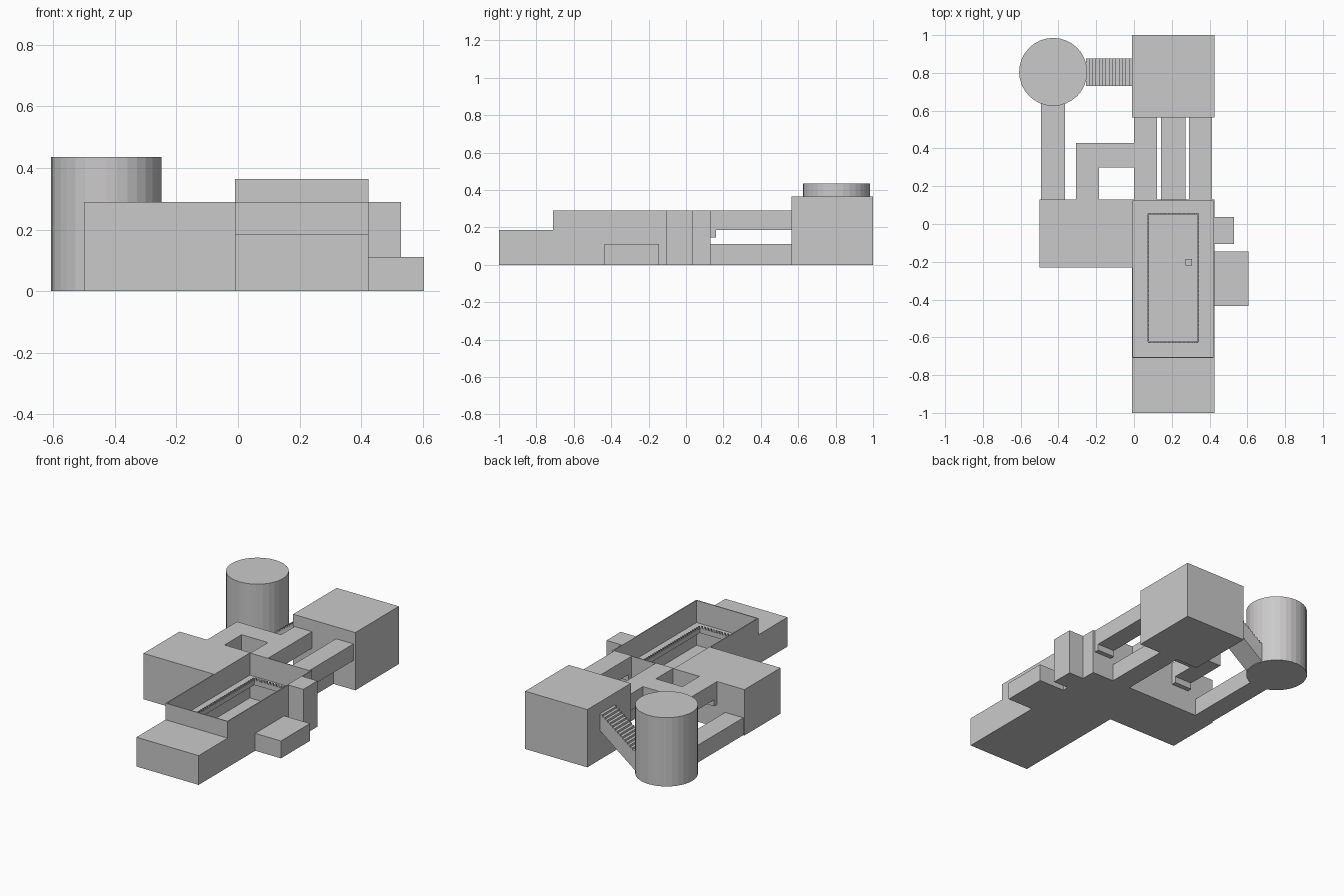
import bpy, bmesh, math
from mathutils import Matrix

cube = bpy.data.objects.get("Cube")
if cube:
    bpy.data.objects.remove(cube, do_unlink=True)

grey = bpy.data.materials.new("light_grey")
grey.use_nodes = True
colour = (0.6, 0.59, 0.59, 1)
grey.diffuse_color = colour
grey.node_tree.nodes["Principled BSDF"].inputs["Base Color"].default_value = colour


def finish(name, bm):
    bmesh.ops.recalc_face_normals(bm, faces=bm.faces)
    mesh = bpy.data.meshes.new(name)
    bm.to_mesh(mesh)
    bm.free()
    mesh.materials.append(grey)
    obj = bpy.data.objects.new(name, mesh)
    bpy.context.collection.objects.link(obj)
    return obj


def add_box(bm, x, y, z):
    size = [b - a for a, b in (x, y, z)]
    centre = [(a + b) / 2 for a, b in (x, y, z)]
    bmesh.ops.create_cube(bm, matrix=Matrix.Translation(centre) @ Matrix.Diagonal((*size, 1)))


def boxes(name, *ranges):
    bm = bmesh.new()
    for r in ranges:
        add_box(bm, *r)
    return finish(name, bm)


def prism(name, outline, y0, y1):
    """Extrude an x-z outline along y."""
    bm = bmesh.new()
    face = bm.faces.new([bm.verts.new((x, y0, z)) for x, z in outline])
    ext = bmesh.ops.extrude_face_region(bm, geom=[face])["geom"]
    bmesh.ops.translate(bm, vec=(0, y1 - y0, 0),
                        verts=[v for v in ext if isinstance(v, bmesh.types.BMVert)])
    return finish(name, bm)


W, E = -0.01, 0.425            # sides of the central row of rooms
S, N = -0.71, 0.13             # ends of the open hall
LOW, HIGH = (0, 0.11), (0.185, 0.29)
STEP = (0.145, 0.185)
TOP = HIGH[1]

# Closed rooms
boxes("front_room", ((W, E), (-1, S), (0, 0.185)))
boxes("back_room", ((W, E), (0.565, 1), (0, 0.365)))
boxes("side_room", ((-0.5, W), (-0.23, N), (0, TOP)))
boxes("tall_closet", ((E, 0.53), (-0.105, 0.037), (0, TOP)))
boxes("low_closet", ((E, 0.605), (-0.435, -0.145), LOW))

# Round tower
bm = bmesh.new()
bmesh.ops.create_cone(bm, cap_ends=True, segments=32, radius1=0.18, radius2=0.18, depth=0.435,
                      matrix=Matrix.Translation((-0.428, 0.805, 0.2175)))
finish("round_tower", bm)

# Open-topped hall: floor and thin walls
t = 0.006
boxes("hall_shell",
      ((W, E), (S, N), (0, t)),
      ((W, W + t), (S, N), (t, TOP)), ((E - t, E), (S, N), (t, TOP)),
      ((W + t, E - t), (S, S + t), (t, TOP)), ((W + t, E - t), (N - t, N), (t, TOP)))

# Gallery around the hall opening
hx, hy = (0.075, 0.34), (-0.625, 0.055)
g = (0.135, 0.15)
boxes("hall_gallery",
      ((W + t, hx[0]), (S + t, N - t), g), ((hx[1], E - t), (S + t, N - t), g),
      (hx, (S + t, hy[0]), g), (hx, (hy[1], N - t), g))

# Toothed railing around the opening
bm = bmesh.new()
d, pitch = 0.004, 0.02
rail, tooth = (0.15, 0.168), (0.168, 0.182)
for x in hx:
    add_box(bm, (x - d, x + d), hy, rail)
    for i in range(int((hy[1] - hy[0]) / pitch)):
        y = hy[0] + (i + 0.25) * pitch
        add_box(bm, (x - d, x + d), (y, y + pitch / 2), tooth)
for y in hy:
    add_box(bm, hx, (y - d, y + d), rail)
    for i in range(int((hx[1] - hx[0]) / pitch)):
        x = hx[0] + (i + 0.25) * pitch
        add_box(bm, (x, x + pitch / 2), (y - d, y + d), tooth)
finish("gallery_railing", bm)

boxes("hall_crate", ((0.273, 0.307), (-0.22, -0.185), (t, 0.04)))

# Corridors between hall and back room
for name, x, z in (("left_corridor", (0, 0.122), HIGH),
                   ("middle_corridor", (0.143, 0.272), LOW),
                   ("right_corridor", (0.29, 0.412), HIGH)):
    boxes(name, (x, (N, 0.565), z))
    if z is HIGH:
        boxes(name + "_step", (x, (N, 0.16), STEP))

# Bent corridor from the side room
boxes("bent_corridor", ((-0.308, -0.185), (N, 0.43), HIGH), ((-0.185, 0), (0.3, 0.43), HIGH))
boxes("bent_corridor_step", ((-0.308, -0.185), (N, 0.16), STEP))

# Low corridor from the side room to the tower
boxes("tower_corridor", ((-0.492, -0.365), (N, 0.66), LOW))

# Stair passage from the tower up to the back room
x0, x1, steps = -0.255, W, 14
outline = [(x1, HIGH[0]), (x0, 0)]
for i in range(steps):
    z = LOW[1] + (HIGH[1] - LOW[1]) * (i + 1) / steps
    outline += [(x0 + (x1 - x0) * k / steps, z) for k in (i, i + 1)]
prism("stair_passage", outline, 0.73, 0.875)

# Smooth the tower sides, keep its rims sharp
tower = bpy.data.objects["round_tower"]
bpy.ops.object.select_all(action="DESELECT")
tower.select_set(True)
bpy.context.view_layer.objects.active = tower
bpy.ops.object.shade_smooth_by_angle(angle=math.radians(8))
